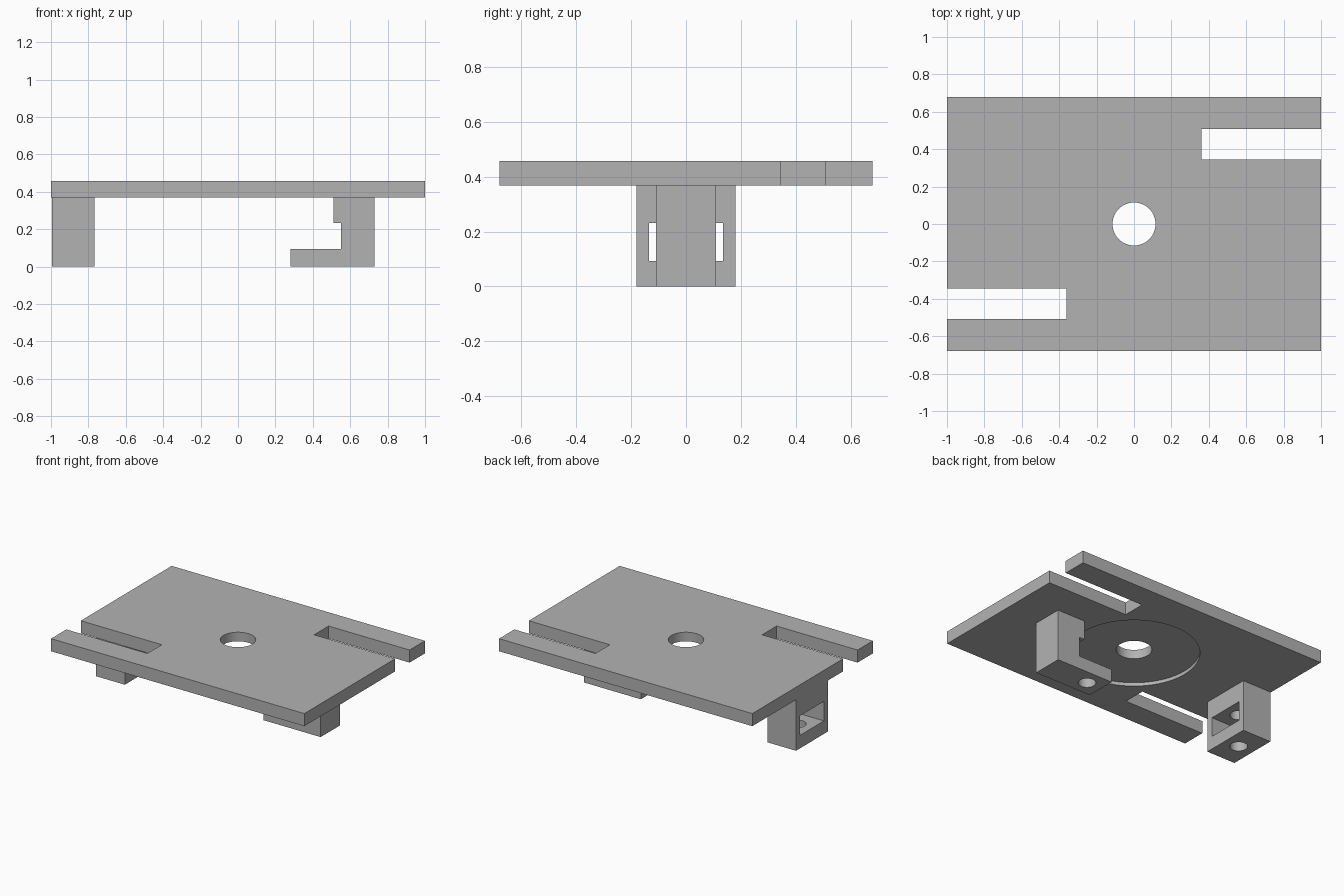
import bpy
import bmesh

default = bpy.data.objects.get("Cube")
if default:
    bpy.data.objects.remove(default, do_unlink=True)

grey = bpy.data.materials.new("light grey")
grey.use_nodes = True
grey.diffuse_color = (0.45, 0.45, 0.45, 1)
grey.node_tree.nodes["Principled BSDF"].inputs["Base Color"].default_value = (0.45, 0.45, 0.45, 1)

UNDERSIDE, TOP = 0.368, 0.458
LEDGE, WINDOW_TOP = 0.093, 0.232


def prism(name, outline, travel):
    """Solid made by sweeping a flat outline along a vector."""
    bm = bmesh.new()
    face = bm.faces.new([bm.verts.new(p) for p in outline])
    swept = bmesh.ops.extrude_face_region(bm, geom=[face])["geom"]
    bmesh.ops.translate(bm, vec=travel, verts=[v for v in swept if isinstance(v, bmesh.types.BMVert)])
    bmesh.ops.recalc_face_normals(bm, faces=bm.faces)
    mesh = bpy.data.meshes.new(name)
    bm.to_mesh(mesh)
    bm.free()
    mesh.materials.append(grey)
    obj = bpy.data.objects.new(name, mesh)
    bpy.context.collection.objects.link(obj)
    return obj


def box(name, x0, x1, y0, y1, z0, z1):
    corners = [(x0, y0, z0), (x1, y0, z0), (x1, y1, z0), (x0, y1, z0)]
    return prism(name, corners, (0, 0, z1 - z0))


def cylinder(x, radius, z0, z1):
    bpy.ops.mesh.primitive_cylinder_add(vertices=64, radius=radius, depth=z1 - z0,
                                        location=(x, 0, (z0 + z1) / 2))
    obj = bpy.context.object
    obj.data.materials.append(grey)
    return obj


def activate(obj):
    bpy.ops.object.select_all(action="DESELECT")
    obj.select_set(True)
    bpy.context.view_layer.objects.active = obj


def cut(obj, cutter):
    mod = obj.modifiers.new("cut", "BOOLEAN")
    mod.operation = "DIFFERENCE"
    mod.solver = "EXACT"
    mod.object = cutter
    activate(obj)
    bpy.ops.object.modifier_apply(modifier=mod.name)
    bpy.data.objects.remove(cutter, do_unlink=True)


# Plate outline: one half with its open slot, repeated by a half turn
half = [(1, -0.68), (1, 0.345), (0.36, 0.345), (0.36, 0.508), (1, 0.508), (1, 0.68)]
outline = half + [(-x, -y) for x, y in half]
plate = prism("base_plate", [(x, y, UNDERSIDE) for x, y in outline], (0, 0, TOP - UNDERSIDE))

# Centre hole and the shallow round recess beneath it
cut(plate, cylinder(0, 0.425, UNDERSIDE - 0.1, UNDERSIDE + 0.025))
cut(plate, cylinder(0, 0.115, UNDERSIDE - 0.1, TOP + 0.1))

# Hooked leg with a forward tongue
profile = [(0.73, 0), (0.28, 0), (0.28, LEDGE), (0.55, LEDGE), (0.55, WINDOW_TOP),
           (0.51, WINDOW_TOP), (0.51, UNDERSIDE), (0.73, UNDERSIDE)]
hook = prism("hooked_leg", [(x, -0.11, z) for x, z in profile], (0, 0.22, 0))
cut(hook, cylinder(0.395, 0.057, -0.1, 0.15))

# Wide leg with a window through it and a vertical bore
leg = box("window_leg", -0.995, -0.768, -0.18, 0.18, 0, UNDERSIDE)
cut(leg, box("window_cutter", -1.1, -0.6, -0.135, 0.135, LEDGE, WINDOW_TOP))
cut(leg, cylinder(-0.88, 0.057, -0.1, UNDERSIDE + 0.1))

for part in (plate, hook, leg):
    activate(part)
    bpy.ops.object.shade_smooth_by_angle()
